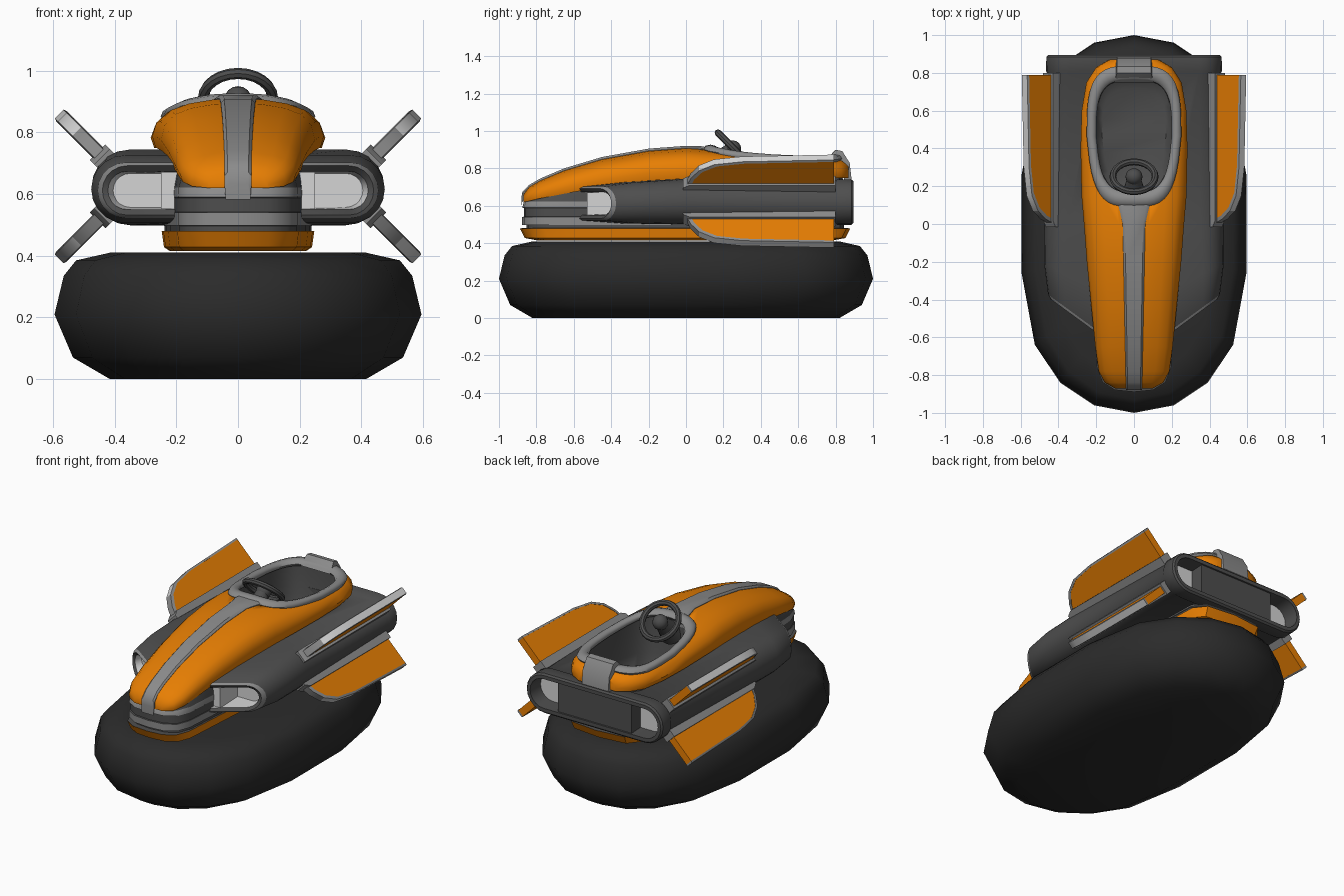
import bpy, bmesh, math
from mathutils import Vector

if "Cube" in bpy.data.objects:
    bpy.data.objects.remove(bpy.data.objects["Cube"])

def material(name, r, g, b):
    m = bpy.data.materials.new(name)
    m.diffuse_color = (r, g, b, 1)
    m.use_nodes = True
    m.node_tree.nodes["Principled BSDF"].inputs["Base Color"].default_value = m.diffuse_color
    return m

MATS = [material("orange paint", 0.80, 0.21, 0.001), material("dark grey", 0.075, 0.075, 0.075),
        material("mid grey", 0.26, 0.26, 0.26), material("light grey", 0.66, 0.66, 0.66),
        material("black rubber", 0.024, 0.024, 0.024)]
ORANGE, DARK, GREY, LIGHT, BLACK = range(5)

def smooth(ob, angle=40):
    bpy.ops.object.select_all(action='DESELECT')
    ob.select_set(True)
    bpy.context.view_layer.objects.active = ob
    bpy.ops.object.shade_smooth_by_angle(angle=math.radians(angle))

def loft(name, rings, mat, caps=(0, 0), wrap=False, angle=40, flip=False):
    """Skin closed rings; mat is an index or a function (band, segment) -> index."""
    bm = bmesh.new()
    rows = [[bm.verts.new(p) for p in r] for r in rings]
    n, pick = len(rows[0]), mat if callable(mat) else (lambda i, j: mat)
    for i in range(len(rows) if wrap else len(rows) - 1):
        a, b = rows[i], rows[(i + 1) % len(rows)]
        for j in range(n):
            k = (j + 1) % n
            bm.faces.new((a[j], a[k], b[k], b[j])).material_index = pick(i, j)
    if not wrap:
        ends = []
        for row, c in ((rows[0], caps[0]), (rows[-1], caps[1])):
            if c is not None:
                f = bm.faces.new(row)
                f.material_index = c
                ends.append(f)
        bmesh.ops.triangulate(bm, faces=[f for f in ends if len(f.verts) > 4])
    bmesh.ops.recalc_face_normals(bm, faces=bm.faces)
    if flip:
        bmesh.ops.reverse_faces(bm, faces=bm.faces)
    me = bpy.data.meshes.new(name)
    bm.to_mesh(me)
    bm.free()
    for m in MATS:
        me.materials.append(m)
    ob = bpy.data.objects.new(name, me)
    bpy.context.collection.objects.link(ob)
    smooth(ob, angle)
    return ob

def box(name, x, y, z, mat):
    return loft(name, [[(a, y[0], z[0]), (a, y[1], z[0]), (a, y[1], z[1]), (a, y[0], z[1])] for a in x],
                mat, (mat, mat))

def interp(table, v, col):
    if v <= table[0][0]:
        return table[0][col]
    for a, b in zip(table, table[1:]):
        if v <= b[0]:
            return a[col] + (b[col] - a[col]) * (v - a[0]) / (b[0] - a[0])
    return table[-1][col]

# inflated rubber skirt
Q = [(0, 1), (.21, .96), (.39, .84), (.525, .64), (.595, .26)]
plan = Q + [(x, -y) for x, y in Q[::-1]]
plan += [(-x, y) for x, y in plan[-2:0:-1]]
loft("skirt", [[(x * (.595 - d) / .595, y * (1 - d), z) for x, y in plan] for z, d in
     [(0, .18), (.07, .06), (.21, 0), (.335, .03), (.385, .07), (.41, .18)]],
     BLACK, (BLACK, BLACK), angle=60)

# upper shell stations: y, half width, bottom z, top z
ST = [(-.87, .10, .62, .66), (-.84, .155, .625, .70), (-.78, .187, .64, .735), (-.65, .205, .665, .79),
      (-.45, .225, .70, .85), (-.2, .25, .735, .895), (0, .265, .745, .91), (.15, .278, .75, .90),
      (.4, .283, .75, .88), (.6, .277, .75, .87), (.75, .252, .75, .86), (.83, .2, .75, .85), (.87, .13, .75, .82)]
SEC = [(0, 1), (.3, .98), (.6, .9), (.82, .77), (.95, .55), (1, .25), (.96, 0)]

def shell_z(x, y):
    w, zb, zt = (interp(ST, y, c) for c in (1, 2, 3))
    return zb + (zt - zb) * interp(SEC[:6], abs(x) / w, 1)

def shell_ring(y, w, zb, zt):
    half = [(a * w, zb + (zt - zb) * t) for a, t in SEC]
    return [(x, y, z) for x, z in half[::-1]] + [(-x, y, z) for x, z in half[1:]]

shell = loft("upper_shell", [shell_ring(*s) for s in ST], ORANGE, (ORANGE, ORANGE))

# banded lower hull
H = [(0, -.88), (.1, -.87), (.165, -.83), (.195, -.75), (.205, -.6), (.225, -.3), (.24, 0), (.245, .5),
     (.235, .78), (.18, .85), (0, .87)]
hplan = H + [(-x, y) for x, y in H[-2:0:-1]]
LAY = [(.415, .9, ORANGE), (.428, .98, ORANGE), (.48, 1.01, DARK), (.481, .97, DARK), (.497, .97, GREY),
       (.498, .995, GREY), (.54, .995, DARK), (.542, .985, DARK), (.588, .985, GREY), (.59, .995, GREY),
       (.622, .985, DARK)]
rings = [[(x * k, y * k, z) for x, y in hplan] for z, k, m in LAY]
rings.append([(x * .93, y * .96, interp(ST, y, 2) + .015) for x, y in hplan])
hull = loft("lower_hull", rings, lambda i, j: LAY[i][2], (ORANGE, DARK))

# wide side body with slanted intakes and open tail
def slab(y, hw, hh, zc, slant):
    arc = [math.pi * (.5 - i / 10) for i in range(11)]
    right = [(.2, hh)] + [(hw - hh + hh * math.cos(a), hh * math.sin(a)) for a in arc] + [(.2, -hh)]
    pts = right + [(-x, z) for x, z in right[::-1]]
    return [(x, y + slant * .73 * max(0, abs(x) - .2), zc + z) for x, z in pts]

body = loft("side_body", [slab(*r) for r in [
    (-.36, .405, .055, .612, 0), (-.56, .422, .062, .612, 1), (-.575, .44, .08, .612, 1), (-.56, .455, .09, .612, 1),
    (-.35, .476, .11, .616, .7), (0, .475, .122, .622, 0), (.8, .46, .115, .62, 0), (.81, .466, .122, .62, 0),
    (.885, .464, .122, .62, 0), (.895, .455, .112, .62, 0), (.895, .435, .09, .62, 0), (.8, .43, .085, .62, 0)]],
    lambda i, j: LIGHT if i == 0 else GREY if i == 2 else DARK, (LIGHT, LIGHT))
for side, s in (("right", 1), ("left", -1)):
    box("intake_wall_" + side, (.19 * s, .25 * s), (-.53, -.35), (.552, .672), LIGHT)
box("tail_panel", (-.25, .25), (.78, .885), (.53, .71), DARK)

# cockpit opening
def opening(k, n=40):
    pts = []
    for i in range(n):
        c, s = math.cos(2 * math.pi * i / n), math.sin(2 * math.pi * i / n)
        x = .225 * math.copysign(abs(c) ** .58, c)
        y = math.copysign(abs(s) ** .58, s)
        pts.append((x * k * (1 - .14 * max(0, -y)), .465 + .335 * k * y))
    return pts

cutter = loft("cockpit_cutter", [[(x, y, z) for x, y in opening(1)] for z in (.555, 1.2)], DARK, (DARK, DARK))
cutter.hide_render = True
for ob in (shell, hull, body):
    mod = ob.modifiers.new("cockpit", 'BOOLEAN')
    mod.operation, mod.solver, mod.object = 'DIFFERENCE', 'EXACT', cutter
    bpy.context.view_layer.objects.active = ob
    bpy.ops.object.modifier_apply(modifier=mod.name)
bpy.data.objects.remove(cutter)

rim_z = [shell_z(x, y) + .004 for x, y in opening(1)]
loft("cockpit_rim", [[(x, y, z + .022 * math.sin(a)) for (x, y), z in zip(opening(1 + .115 * math.cos(a)), rim_z)]
     for a in [i * math.pi / 4 for i in range(8)]], GREY, wrap=True, angle=60)
loft("cockpit_tub", [[(x, y, z) for (x, y), z in zip(opening(.97), rim_z)],
     [(x, y, .66) for x, y in opening(.94)], [(x, y, .59) for x, y in opening(.88)],
     [(x, y, .565) for x, y in opening(.75)]], DARK, (None, DARK), flip=True)

# centre spine on the hood, and strap behind the cockpit
spine = [(-.88, .04, .622), (-.877, .043, .66)] + [
    (y, .043 + .02 * (y + .84), interp(ST, y, 3)) for y in (-.84, -.78, -.65, -.45, -.2, 0)] + [
    (.08, .078, .908), (.15, .095, .895)]
loft("hood_spine", [[(-w, y, z - .04), (-w, y, z), (-w * .8, y, z + .011), (w * .8, y, z + .011),
                     (w, y, z), (w, y, z - .04)] for y, w, z in spine], GREY, (GREY, GREY))
loft("rear_strap", [[(-.09, y, z), (.09, y, z), (.1, y - .035, z - .04), (-.1, y - .035, z - .04)]
     for y, z in [(.785, .885), (.80, .90), (.835, .893), (.875, .83), (.885, .745)]], GREY, (GREY, GREY))

# steering wheel, hub and column
bpy.ops.mesh.primitive_torus_add(major_radius=.112, minor_radius=.018, major_segments=24, minor_segments=8,
                                 location=(0, .25, .912), rotation=(-math.pi / 4, 0, 0))
wheel = bpy.context.object
wheel.name = "steering_wheel"
bpy.ops.mesh.primitive_uv_sphere_add(segments=16, ring_count=8, radius=.045, location=(0, .25, .905))
hub = bpy.context.object
hub.name = "steering_hub"
bpy.ops.mesh.primitive_cone_add(vertices=16, radius1=.07, radius2=.035, depth=.16,
                                location=(0, .19, .85), rotation=(-math.pi / 4, 0, 0))
column = bpy.context.object
column.name = "steering_column"
for ob in (wheel, hub, column):
    ob.data.materials.append(MATS[DARK])
    smooth(ob)

# four diagonal fins: thick orange plate, edge band and root rail
EDGE = [(0, .02), (.025, .085), (.07, .145), (.15, .19), (.3, .212), (.79, .226)]
INNER = [(.79 + (y - .79) * .975, s * .95) for y, s in EDGE]
PLATE = [(.02, 0)] + INNER + [(.79, 0)]
RAIL = [(-.015, -.04), (-.015, .03), (.02, .05), (.8, .05), (.8, -.04)]
for sx, side in ((1, "right"), (-1, "left")):
    for sz, level in ((1, "upper"), (-1, "lower")):
        def place(y, s, n):
            d = math.sqrt(.5)
            return Vector((sx * (.42 + (s + n) * d), y, .625 + sz * (.075 + (s - n) * d)))
        tag = f"_{level}_{side}"
        loft("fin" + tag, [[place(y, s, n) for y, s in PLATE] for n in (-.022, .022)], ORANGE, (ORANGE, ORANGE))
        loft("fin_trim" + tag, [[place(*o, -.02), place(*o, .02), place(*i, .024), place(*i, -.024)]
             for o, i in zip(EDGE, INNER)], lambda i, j: LIGHT if j == 0 and i > 1 else GREY, (GREY, GREY))
        loft("fin_rail" + tag, [[place(y, s, n) for y, s in RAIL] for n in (-.036, .036)], GREY, (GREY, GREY))
